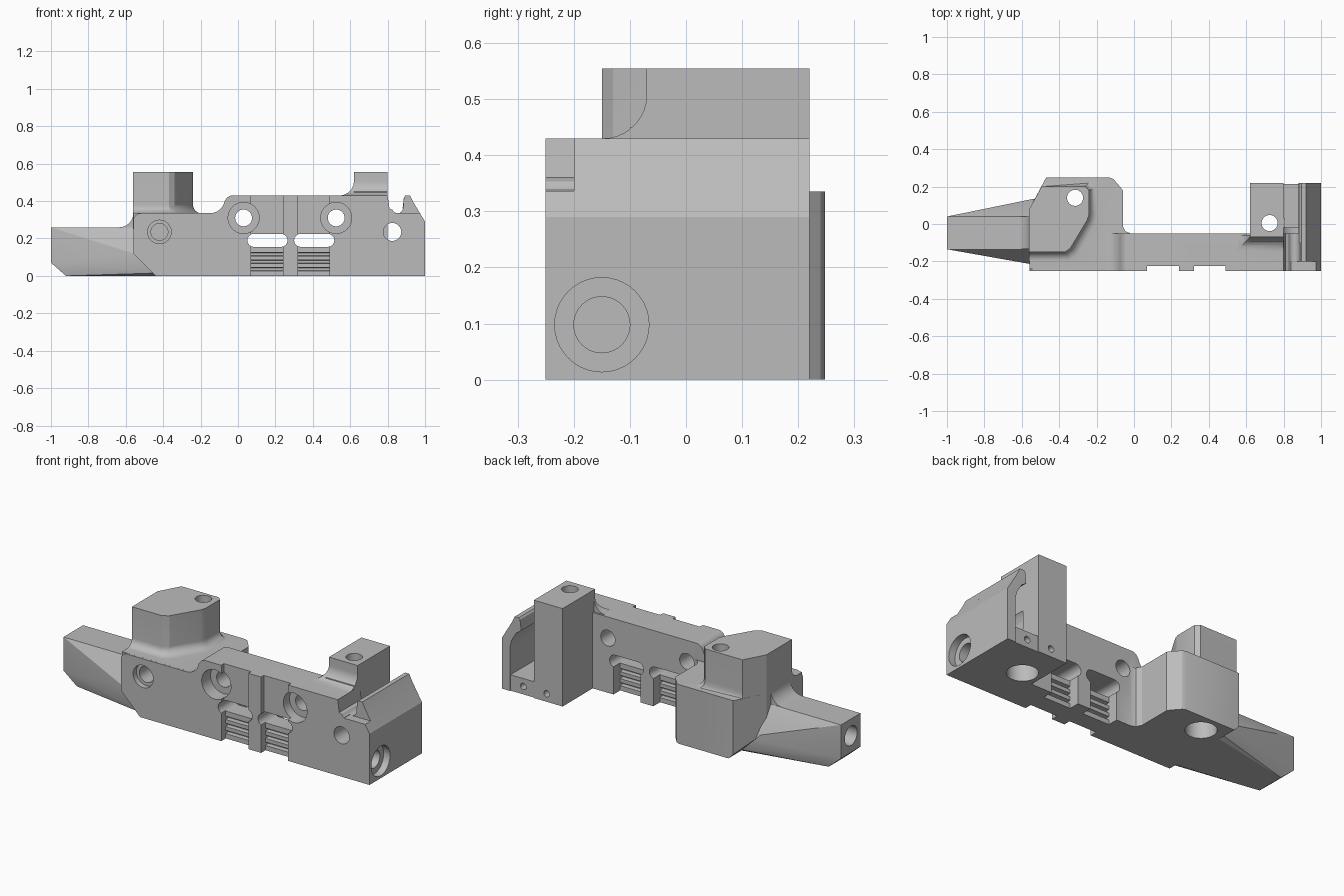
import bpy, bmesh, math
from mathutils import Vector

if "Cube" in bpy.data.objects:
    bpy.data.objects.remove(bpy.data.objects["Cube"])

grey = bpy.data.materials.new("matte grey")
grey.diffuse_color = (0.5, 0.5, 0.5, 1)
grey.use_nodes = True
grey.node_tree.nodes["Principled BSDF"].inputs["Base Color"].default_value = grey.diffuse_color


def to_object(name, bm):
    bmesh.ops.recalc_face_normals(bm, faces=bm.faces)
    me = bpy.data.meshes.new(name)
    bm.to_mesh(me)
    bm.free()
    me.materials.append(grey)
    ob = bpy.data.objects.new(name, me)
    bpy.context.collection.objects.link(ob)
    return ob


def place(axis, u, v, w):
    return {"x": (w, u, v), "y": (u, w, v), "z": (u, v, w)}[axis]


def loft(name, rings, axis="z"):
    """Skin a stack of (points, level) rings and cap both ends."""
    bm = bmesh.new()
    rows = [[bm.verts.new(place(axis, u, v, w)) for u, v in pts] for pts, w in rings]
    for a, b in zip(rows, rows[1:]):
        for i in range(len(a)):
            j = (i + 1) % len(a)
            bm.faces.new((a[i], a[j], b[j], b[i]))
    bm.faces.new(rows[0][::-1])
    bm.faces.new(rows[-1])
    return to_object(name, bm)


def prism(name, pts, axis, lo, hi):
    return loft(name, [(pts, lo), (pts, hi)], axis)


def box(name, x, y, z):
    return prism(name, [(x[0], y[0]), (x[1], y[0]), (x[1], y[1]), (x[0], y[1])], "z", *z)


def arc(cx, cy, r, a0, a1, n=8):
    return [(cx + r * math.cos(math.radians(a0 + (a1 - a0) * i / n)),
             cy + r * math.sin(math.radians(a0 + (a1 - a0) * i / n))) for i in range(n + 1)]


def bore(axis, u, v, r, lo, hi):
    return prism("bore_cutter", arc(u, v, r, 0, 360, 40)[:-1], axis, lo, hi)


def boolean(target, tools, mode):
    for t in tools:
        m = target.modifiers.new("cut", "BOOLEAN")
        m.operation, m.solver, m.object = mode, "EXACT", t
        dg = bpy.context.evaluated_depsgraph_get()
        me = bpy.data.meshes.new_from_object(target.evaluated_get(dg))
        target.modifiers.clear()
        target.data = me
        bpy.data.objects.remove(t)


# Long front plate with stepped top edge
outline = ([(-0.44, 0), (1, 0), (1, 0.29), (0.94, 0.39), (0.92, 0.43), (0.895, 0.43),
            (0.887, 0.42), (0.883, 0.365)] + arc(0.853, 0.365, 0.03, 0, -180, 8)[1:-1]
           + [(0.81, 0.36), (0.80, 0.43)] + arc(-0.03, 0.39, 0.04, 90, 150, 5)
           + arc(-0.15, 0.415, 0.08, -10, -90, 7) + arc(-0.52, 0.295, 0.04, 90, 180, 6) + [(-0.56, 0.12)])
body = prism("mount_body", outline, "y", -0.25, -0.05)

# Wide block at the left with its clipped corners and inner fillet
block = prism("left_block", [(-0.56, -0.24), (-0.1, -0.24), (-0.02, -0.1), (-0.02, -0.05),
              (-0.045, -0.04), (-0.06, -0.01), (-0.06, 0.18), (-0.075, 0.2),
              (-0.11, 0.24), (-0.13, 0.248), (-0.47, 0.248), (-0.56, 0.08)], "z", 0, 0.3352)
boolean(block, [prism("chamfer_cutter", [(-0.7, -0.1), (-0.44, -0.1), (-0.44, 0), (-0.56, 0.12),
                                         (-0.7, 0.12)], "y", -0.5, 0.5)], "DIFFERENCE")


# Towers flare out smoothly where they meet the base
def tower_ring(d):
    return [(-0.5601, -0.15 - d), (-0.37 + d * 0.6, -0.15 - d), (-0.34 + d * 0.9, -0.13 - d * 0.8),
            (-0.25 + d, 0.02 - d * 0.4), (-0.24 + d, 0.05), (-0.24 + d, 0.18 + d * 0.3),
            (-0.26 + d * 0.5, 0.2 + d * 0.5), (-0.494, 0.2), (-0.5601, 0.08)]


def boss_ring(d):
    return [(0.62 - d, -0.07 - d), (0.7999, -0.07 - d), (0.7999, 0.2199),
            (0.62, 0.2199), (0.62, -0.06), (0.62 - d, -0.06)]


def flare(z, r):
    return [(r * (1 - math.sin(math.radians(a))), z + r * (1 - math.cos(math.radians(a))))
            for a in range(0, 90, 10)]


tower = loft("left_tower", [(tower_ring(0.045), 0.25)]
             + [(tower_ring(d), z) for d, z in flare(0.335, 0.045)]
             + [(tower_ring(0), 0.38), (tower_ring(0), 0.555)])
boss = loft("right_boss", [(boss_ring(0.078), 0.35)]
            + [(boss_ring(d), z) for d, z in flare(0.43, 0.078)]
            + [(boss_ring(0.0005), 0.508), (boss_ring(0.0005), 0.555)])
column = box("right_column", (0.62, 0.7999), (-0.1, 0.2199), (0, 0.45))

# Right end: sloping wall, low floor and a thin root behind the plate
wall = prism("end_wall", [(0.95, 0), (0.9999, 0), (0.9999, 0.29), (0.94, 0.39), (0.92, 0.4299),
             (0.895, 0.4299), (0.887, 0.42), (0.88, 0.36), (0.91, 0.34), (0.94, 0.29),
             (0.95, 0.25)], "y", -0.1, 0.22)
floor = box("end_floor", (0.75, 0.97), (-0.1, 0.215), (0, 0.09))
root = box("end_root", (0.75, 0.97), (-0.15, -0.02), (0.001, 0.25))

# Tapered nose, hull of its corners
bm = bmesh.new()
for p in [(-1, -0.135, 0.26), (-1, 0.04, 0.26), (-1, -0.135, 0.07), (-1, 0.04, 0.07),
          (-0.5, -0.135, 0.26), (-0.5, 0.04, 0.26), (-0.56, -0.213, 0.12), (-0.56, 0.13, 0.12),
          (-0.45, -0.23, 0.015), (-0.45, 0.15, 0.015), (-0.92, -0.13, 0), (-0.92, 0.035, 0),
          (-0.44, -0.2, 0), (-0.44, 0.13, 0)]:
    bm.verts.new(p)
hull = bmesh.ops.convex_hull(bm, input=bm.verts[:])
bmesh.ops.delete(bm, geom=list({v for v in hull["geom_interior"] + hull["geom_unused"]
                                if isinstance(v, bmesh.types.BMVert)}), context="VERTS")
nose = to_object("nose", bm)
nose_fillet = prism("nose_fillet", [(-0.5, 0.22), (-0.63, 0.22)] + arc(-0.635, 0.335, 0.075, -90, 0)
                    + [(-0.5, 0.335)], "y", -0.134, 0.039)

boolean(body, [block, tower, column, boss, wall, floor, root, nose, nose_fillet], "UNION")

cuts = []
# Cross bores through the plate, with counterbores
for x, r, z, R in [(0.03, 0.045, 0.31, 0.083), (0.525, 0.045, 0.31, 0.083)]:
    cuts += [bore("y", x, z, r, -0.4, 0.05), bore("y", x, z, R, -0.4, -0.17)]
cuts += [bore("y", 0.825, 0.235, 0.048, -0.4, 0.1), bore("y", 0.86, 0.235, 0.08, -0.06, 0.1),
         bore("y", -0.42, 0.235, 0.063, -0.4, -0.22), bore("y", -0.42, 0.235, 0.045, -0.4, -0.12)]
# Vertical bores through both towers, wide from below
for x, y in [(-0.315, 0.14), (0.725, 0.005)]:
    cuts += [bore("z", x, y, 0.043, -0.1, 0.7), bore("z", x, y, 0.08, -0.1, 0.12)]
# End bores and the two small floor holes
cuts += [bore("x", -0.15, 0.098, 0.084, 0.96, 1.1), bore("x", -0.15, 0.098, 0.05, 0.85, 1.1),
         bore("x", -0.05, 0.165, 0.055, -1.1, -0.8)]
cuts += [bore("y", x, 0.045, 0.018, 0.15, 0.3) for x in (0.72, 0.87)]
# Ledge in front of the end fin
cuts.append(box("ledge_cutter", (0.84, 1.1), (-0.4, -0.2), (0.336, 0.6)))
# Twin windows: rounded slot, shallow front panel, ribbed lower panel
for x0, x1 in [(0.07, 0.24), (0.32, 0.49)]:
    slot = arc(x1 - 0.01, 0.19, 0.035, -90, 90) + arc(x0 + 0.015, 0.19, 0.035, 90, 270)
    cuts += [prism("slot_cutter", slot, "y", -0.4, 0.05),
             box("upper_cutter", (x0, x1), (-0.4, -0.225), (0.2, 0.6)),
             box("front_cutter", (x0, x1), (-0.4, -0.21), (-0.1, 0.2)),
             box("rear_cutter", (x0, x1), (-0.11, 0.05), (-0.1, 0.2))]
    for z in (0.025, 0.065, 0.105):
        for y in (-0.21, -0.11):
            s = 0.025 if y < -0.15 else -0.025
            cuts.append(prism("rib_cutter", [(y - s, z), (y + s, z + 0.004), (y + s, z + 0.018),
                                             (y - s, z + 0.024)], "x", x0, x1))
boolean(body, cuts, "DIFFERENCE")

# Smooth the rounds, keep edges sharp
bpy.context.view_layer.objects.active = body
body.select_set(True)
bpy.ops.object.shade_smooth_by_angle(angle=math.radians(25))
